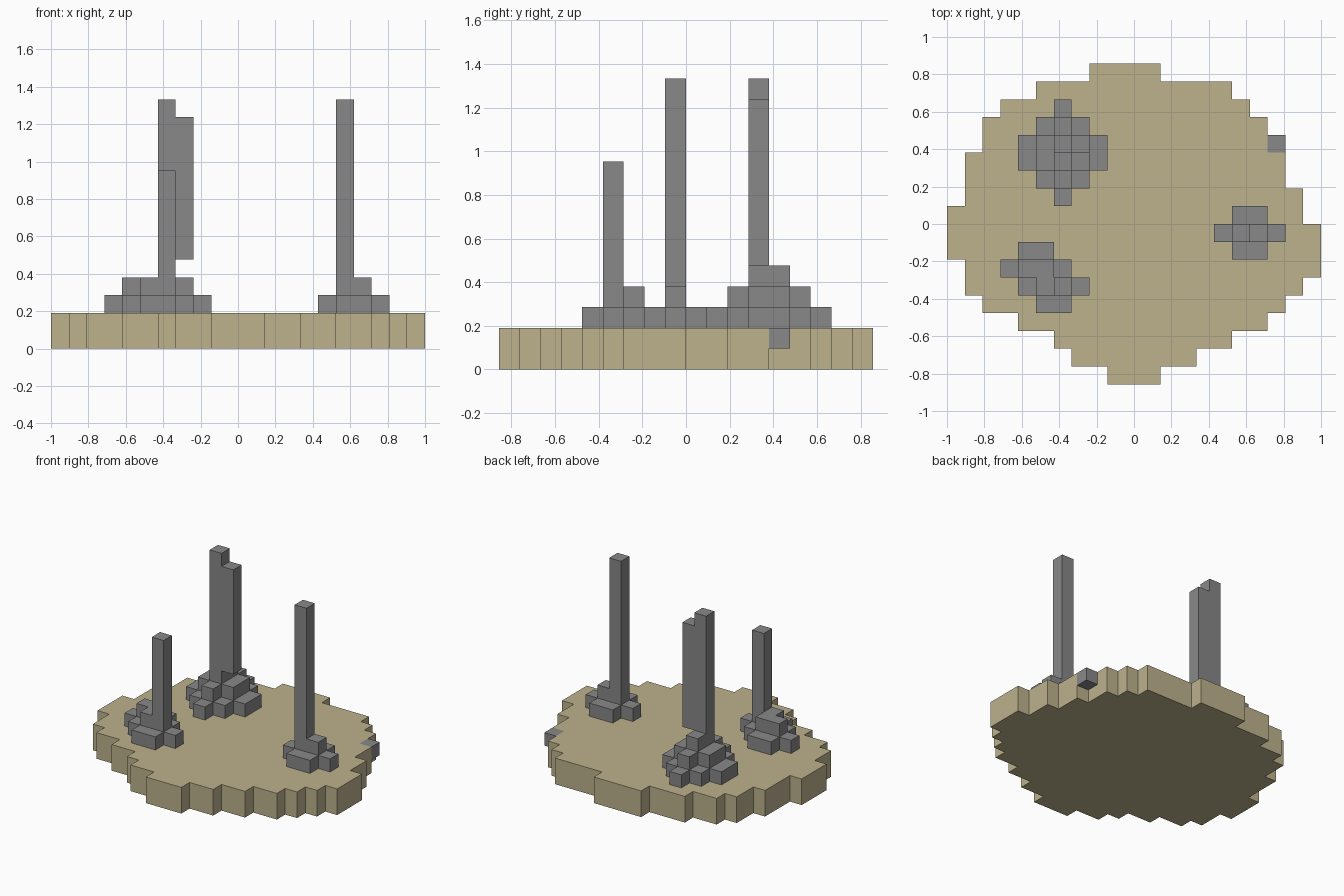
import bpy
import bmesh
from mathutils import Vector

UNIT = 2 / 21                          # edge of one block
ORIGIN = Vector((-1, -9 * UNIT, 0))    # corner of the block grid

old = bpy.data.objects.get("Cube")
if old:
    bpy.data.objects.remove(old, do_unlink=True)


def material(name, rgb):
    mat = bpy.data.materials.new(name)
    mat.use_nodes = True
    mat.diffuse_color = (*rgb, 1)
    mat.node_tree.nodes["Principled BSDF"].inputs["Base Color"].default_value = (*rgb, 1)
    return mat


def run(x0, x1, y, z0, z1):
    """Blocks of one row: x0 up to x1, at depth y, from height z0 up to z1."""
    return {(x, y, z) for x in range(x0, x1) for z in range(z0, z1)}


def block_object(name, cells, mat):
    """Skin a set of blocks with its outer faces, then merge the flat areas."""
    bm = bmesh.new()
    corners = {}

    def vert(p):
        key = tuple(round(c) for c in p)
        if key not in corners:
            corners[key] = bm.verts.new(ORIGIN + Vector(key) * UNIT)
        return corners[key]

    for cell in sorted(cells):
        for axis in range(3):
            for side in (0, 1):
                near = list(cell)
                near[axis] += 2 * side - 1
                if tuple(near) in cells:
                    continue
                u, v = Vector(), Vector()
                u[(axis + 1) % 3] = v[(axis + 2) % 3] = 1
                base = Vector(cell)
                base[axis] += side
                loop = [base, base + u, base + u + v, base + v]
                bm.faces.new([vert(p) for p in (loop if side else loop[::-1])])
    bmesh.ops.dissolve_limit(bm, angle_limit=0.01, verts=bm.verts, edges=bm.edges)
    mesh = bpy.data.meshes.new(name)
    bm.to_mesh(mesh)
    bm.free()
    mesh.materials.append(mat)
    obj = bpy.data.objects.new(name, mesh)
    bpy.context.collection.objects.link(obj)


sand = material("sand", (0.51, 0.445, 0.266))
stone = material("grey stone", (0.246, 0.246, 0.246))

# Sandy island: start and end of each row, front to back
rows = [(9, 12), (7, 14), (6, 16), (4, 18), (2, 19), (1, 20), (1, 21), (0, 21), (0, 21),
        (0, 20), (1, 20), (1, 19), (1, 19), (2, 18), (2, 18), (3, 17), (5, 16), (8, 12)]
block_object("island", set().union(*(run(a, b, y, 0, 2) for y, (a, b) in enumerate(rows))), sand)

# Left pillar on a cross of rubble
block_object("left_pillar",
             run(16, 18, 7, 2, 3) | run(15, 19, 8, 2, 3) | run(16, 18, 9, 2, 3)
             | run(17, 18, 8, 3, 4) | run(16, 17, 8, 3, 14), stone)

# Short front pillar with its rubble
block_object("front_pillar",
             run(5, 7, 4, 2, 3) | run(4, 8, 5, 2, 3) | run(3, 7, 6, 2, 3) | run(4, 6, 7, 2, 3)
             | run(5, 6, 5, 3, 4) | run(4, 6, 6, 3, 4) | run(6, 7, 5, 3, 10), stone)

# Tall back pillar: stepped mound, main shaft and overhanging second shaft
mound = set()
for y, reach in zip(range(10, 16), (0, 1, 2, 2, 1, 0)):
    mound |= run(6 - reach, 7 + reach, y, 2, 3)
    if reach:
        mound |= run(7 - reach, 6 + reach, y, 3, 4)
mound |= run(6, 7, 13, 4, 5)
block_object("back_pillar", mound | run(6, 7, 12, 3, 14) | run(7, 8, 12, 5, 13), stone)

# Loose stone stuck in the island's edge
block_object("edge_stone", run(18, 19, 13, 1, 2), stone)
